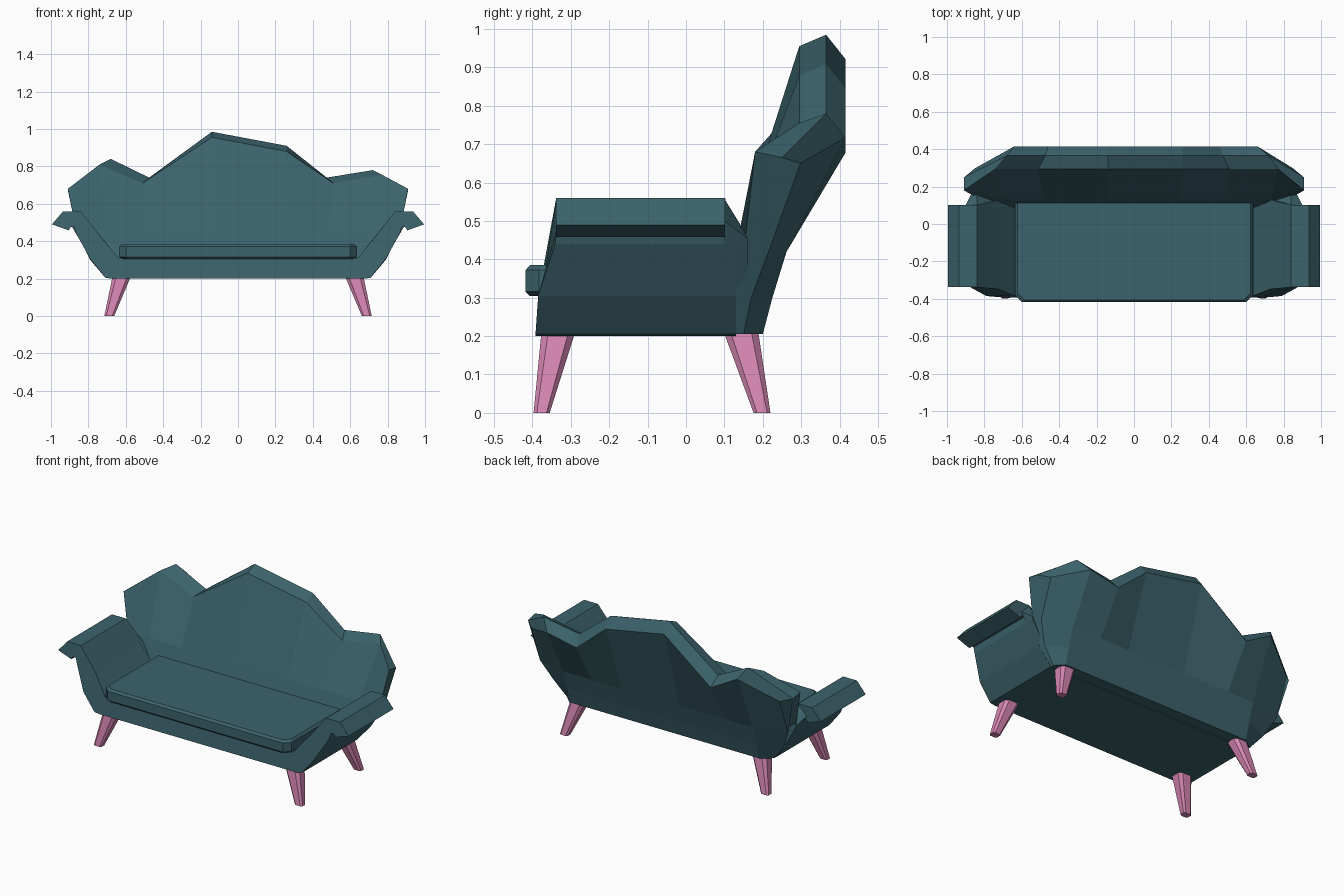
import bpy, bmesh

if "Cube" in bpy.data.objects:
    bpy.data.objects.remove(bpy.data.objects["Cube"])


def material(name, rgb):
    m = bpy.data.materials.new(name)
    m.diffuse_color = (*rgb, 1)
    m.use_nodes = True
    m.node_tree.nodes["Principled BSDF"].inputs["Base Color"].default_value = m.diffuse_color
    return m


teal = material("teal_fabric", (0.045, 0.125, 0.15))
pink = material("pink_legs", (0.68, 0.24, 0.45))


def loft(name, loops, mat):
    """Skin a row of equal-length loops and cap both ends."""
    bm = bmesh.new()
    rings = [[bm.verts.new(p) for p in loop] for loop in loops]
    n = len(rings[0])
    for a, b in zip(rings, rings[1:]):
        for i in range(n):
            j = (i + 1) % n
            bm.faces.new((a[i], a[j], b[j], b[i]))
    bm.faces.new(rings[0][::-1])
    bm.faces.new(rings[-1])
    bmesh.ops.recalc_face_normals(bm, faces=bm.faces)
    me = bpy.data.meshes.new(name)
    bm.to_mesh(me)
    bm.free()
    ob = bpy.data.objects.new(name, me)
    me.materials.append(mat)
    bpy.context.collection.objects.link(ob)
    return ob


# Body with flared arms: right half of the front profile, mirrored
half = [(0.68, 0.2), (0.71, 0.205), (0.79, 0.305), (0.865, 0.44), (0.875, 0.475),
        (0.895, 0.475), (0.905, 0.458), (0.995, 0.49), (0.935, 0.56), (0.84, 0.56),
        (0.73, 0.42), (0.64, 0.31)]
profile = half + [(-x, z) for x, z in reversed(half)]


def front_y(x, z):
    if z > 0.45:
        return -0.338
    return -0.392 if z < 0.25 else -0.385 + max(0, z - 0.305) * 0.33


def back_y(x, z):
    return 0.102 if z > 0.45 else 0.13


loft("body_and_arms", [[(x, f(x, z), z) for x, z in profile] for f in (front_y, back_y)], teal)

# Arm root: fills the slope between each arm and the backrest
for s, side in ((-1, "left"), (1, "right")):
    a = [(0.84, 0.10, 0.558), (0.90, 0.10, 0.50), (0.865, 0.10, 0.44), (0.79, 0.10, 0.31), (0.64, 0.10, 0.31)]
    b = [(0.84, 0.16, 0.46), (0.87, 0.16, 0.455), (0.86, 0.16, 0.43), (0.79, 0.16, 0.31), (0.64, 0.16, 0.31)]
    loft(side + "_arm_root", [[(s * x, y, z) for x, y, z in r] for r in (a, b)], teal)

# Backrest: columns of (front x, front z, ridge x, ridge z, back x)
columns = [(-0.74, 0.81, -0.68, 0.84, -0.64), (-0.51, 0.71, -0.475, 0.74, -0.46),
           (-0.14, 0.955, -0.14, 0.985, -0.14), (0.26, 0.88, 0.26, 0.91, 0.26),
           (0.51, 0.71, 0.475, 0.74, 0.46), (0.77, 0.755, 0.72, 0.78, 0.66)]


def backrest_column(xf, zf, xr, zr, xb):
    return [(xf * 0.85, 0.08, 0.205), (xf * 0.87, 0.085, 0.305), (xf * 0.95, 0.137, 0.46),
            (xf, 0.295, zf), (xr, 0.365, zr), (xb, 0.415, zr - 0.063),
            (xb, 0.262, 0.42), (xb, 0.225, 0.3), (xb, 0.2, 0.205)]


def backrest_end(s):
    return [(s * 0.70, 0.08, 0.205), (s * 0.785, 0.085, 0.305), (s * 0.865, 0.155, 0.46),
            (s * 0.91, 0.18, 0.68), (s * 0.908, 0.25, 0.665), (s * 0.85, 0.298, 0.65),
            (s * 0.85, 0.215, 0.42), (s * 0.79, 0.17, 0.3), (s * 0.71, 0.15, 0.205)]


loft("backrest", [backrest_end(-1)] + [backrest_column(*c) for c in columns] + [backrest_end(1)], teal)


# Seat cushion: chamfered footprint with softened top and bottom rims
def footprint(inset, z):
    x, y0, y1, c = 0.635 - inset, -0.418 + inset, 0.13, 0.035
    return [(-x, y1, z), (-x, y0 + c, z), (-x + c, y0, z), (x - c, y0, z), (x, y0 + c, z), (x, y1, z)]


loft("seat_cushion", [footprint(0.012, 0.304), footprint(0, 0.316),
                      footprint(0, 0.372), footprint(0.012, 0.385)], teal)


# Splayed tapered legs with chamfered corners
def leg_ring(x0, x1, y0, y1, z):
    cx, cy = (x1 - x0) * 0.2, (y1 - y0) * 0.2
    return [(x0 + cx, y0, z), (x1 - cx, y0, z), (x1, y0 + cy, z), (x1, y1 - cy, z),
            (x1 - cx, y1, z), (x0 + cx, y1, z), (x0, y1 - cy, z), (x0, y0 + cy, z)]


for end, foot, top in (("front", (-0.397, -0.355), (-0.377, -0.29)), ("back", (0.176, 0.22), (0.10, 0.189))):
    for s, side in ((-1, "left"), (1, "right")):
        rings = [leg_ring(0.662, 0.715, *foot, 0), leg_ring(0.575, 0.672, *top, 0.206)]
        loft(f"{end}_{side}_leg", [[(s * x, y, z) for x, y, z in r] for r in rings], pink)
